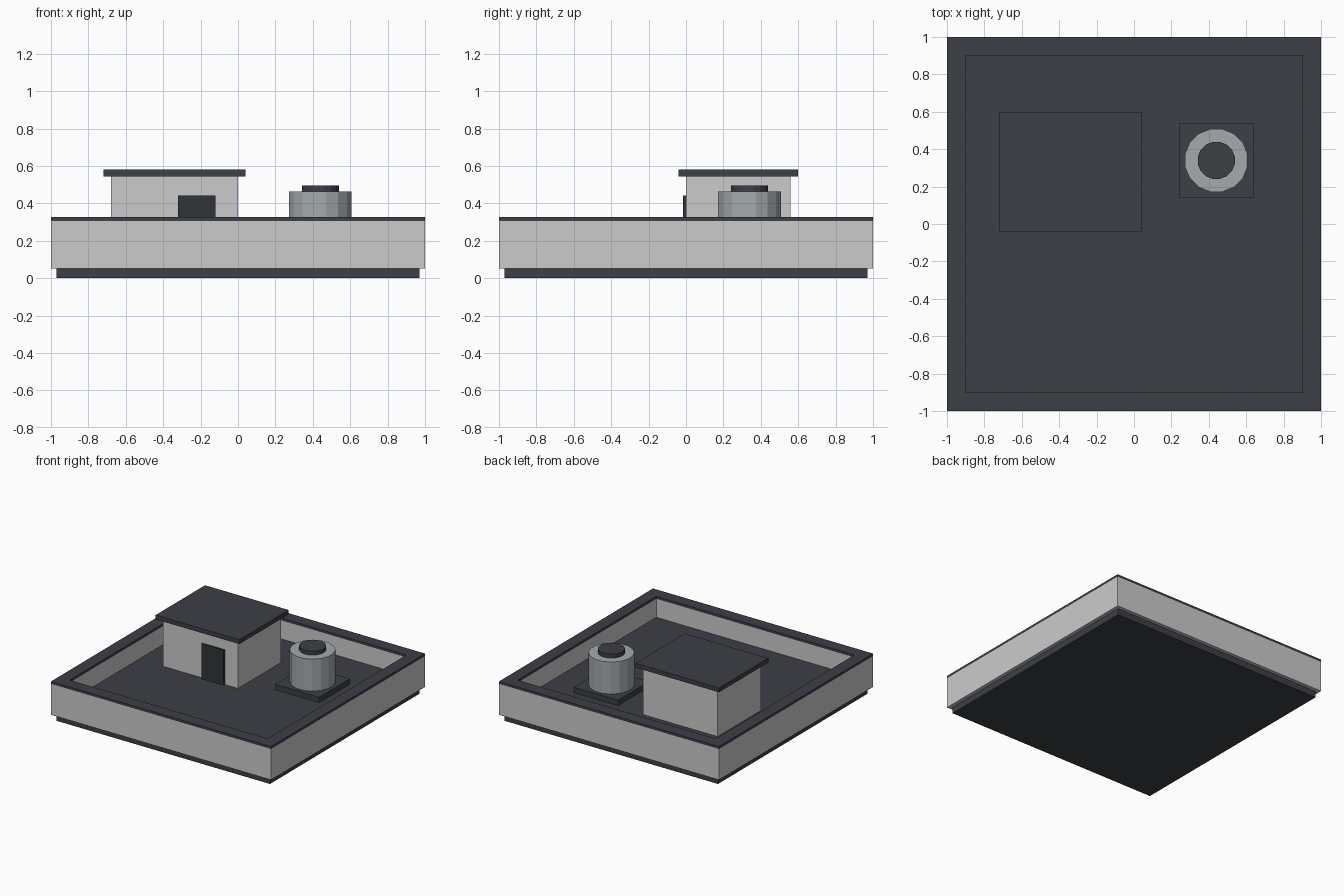
import bpy, bmesh, math
from mathutils import Matrix

if "Cube" in bpy.data.objects:
    bpy.data.objects.remove(bpy.data.objects["Cube"])


def material(name, rgb):
    m = bpy.data.materials.new(name)
    m.diffuse_color = (*rgb, 1)
    m.use_nodes = True
    m.node_tree.nodes["Principled BSDF"].inputs["Base Color"].default_value = m.diffuse_color
    return m


DARK = material("dark_slate", (0.045, 0.05, 0.062))
DOOR = material("door_dark", (0.03, 0.036, 0.042))
METAL = material("tank_metal", (0.37, 0.4, 0.42))
FLOOR = 0.155


def finish(name, bm, mat):
    bmesh.ops.recalc_face_normals(bm, faces=bm.faces)
    me = bpy.data.meshes.new(name)
    bm.to_mesh(me)
    bm.free()
    if mat:
        me.materials.append(mat)
    ob = bpy.data.objects.new(name, me)
    bpy.context.collection.objects.link(ob)
    return ob


def box(name, x, y, z, mat=None):
    bm = bmesh.new()
    bmesh.ops.create_cube(bm, size=1)
    for v in bm.verts:
        v.co = [(a + b) / 2 + c * (b - a) for c, (a, b) in zip(v.co, (x, y, z))]
    return finish(name, bm, mat)


def square_ring(name, outer, inner, z, mat=None):
    bm = bmesh.new()
    profile = [(outer, z[0]), (outer, z[1]), (inner, z[1]), (inner, z[0])]
    corners = [(-1, -1), (1, -1), (1, 1), (-1, 1)]
    rows = [[bm.verts.new((sx * r, sy * r, h)) for r, h in profile] for sx, sy in corners]
    for i in range(4):
        a, b = rows[i], rows[(i + 1) % 4]
        for j in range(4):
            k = (j + 1) % 4
            bm.faces.new((a[j], b[j], b[k], a[k]))
    return finish(name, bm, mat)


def drum(name, x, y, r, z, mat, sides=16):
    bm = bmesh.new()
    turn = Matrix.Translation((x, y, sum(z) / 2)) @ Matrix.Rotation(math.pi / sides, 4, 'Z')
    bmesh.ops.create_cone(bm, cap_ends=True, segments=sides, radius1=r, radius2=r,
                          depth=z[1] - z[0], matrix=turn)
    return finish(name, bm, mat)


# Recessed base and roof deck
box("base_slab", (-0.97, 0.97), (-0.97, 0.97), (0, 0.053), DARK)
box("roof_deck", (-0.9, 0.9), (-0.9, 0.9), (0.053, FLOOR), DARK)

# Parapet wall with thin coping
square_ring("parapet", 1.0, 0.9, (0.053, 0.307))
square_ring("parapet_coping", 1.0, 0.9, (0.307, 0.327), DARK)

# Stair hut with overhanging roof and door
box("hut_walls", (-0.68, 0), (0, 0.56), (FLOOR, 0.545))
box("hut_roof", (-0.72, 0.04), (-0.04, 0.6), (0.545, 0.581), DARK)
box("hut_door", (-0.32, -0.12), (-0.016, 0.004), (FLOOR, 0.442), DOOR)

# Vent drum on a square pad
box("vent_pad", (0.24, 0.64), (0.14, 0.54), (FLOOR, 0.2), DARK)
drum("vent_drum", 0.44, 0.34, 0.171, (0.2, 0.463), METAL)
drum("vent_cap", 0.44, 0.34, 0.101, (0.463, 0.496), DARK)
